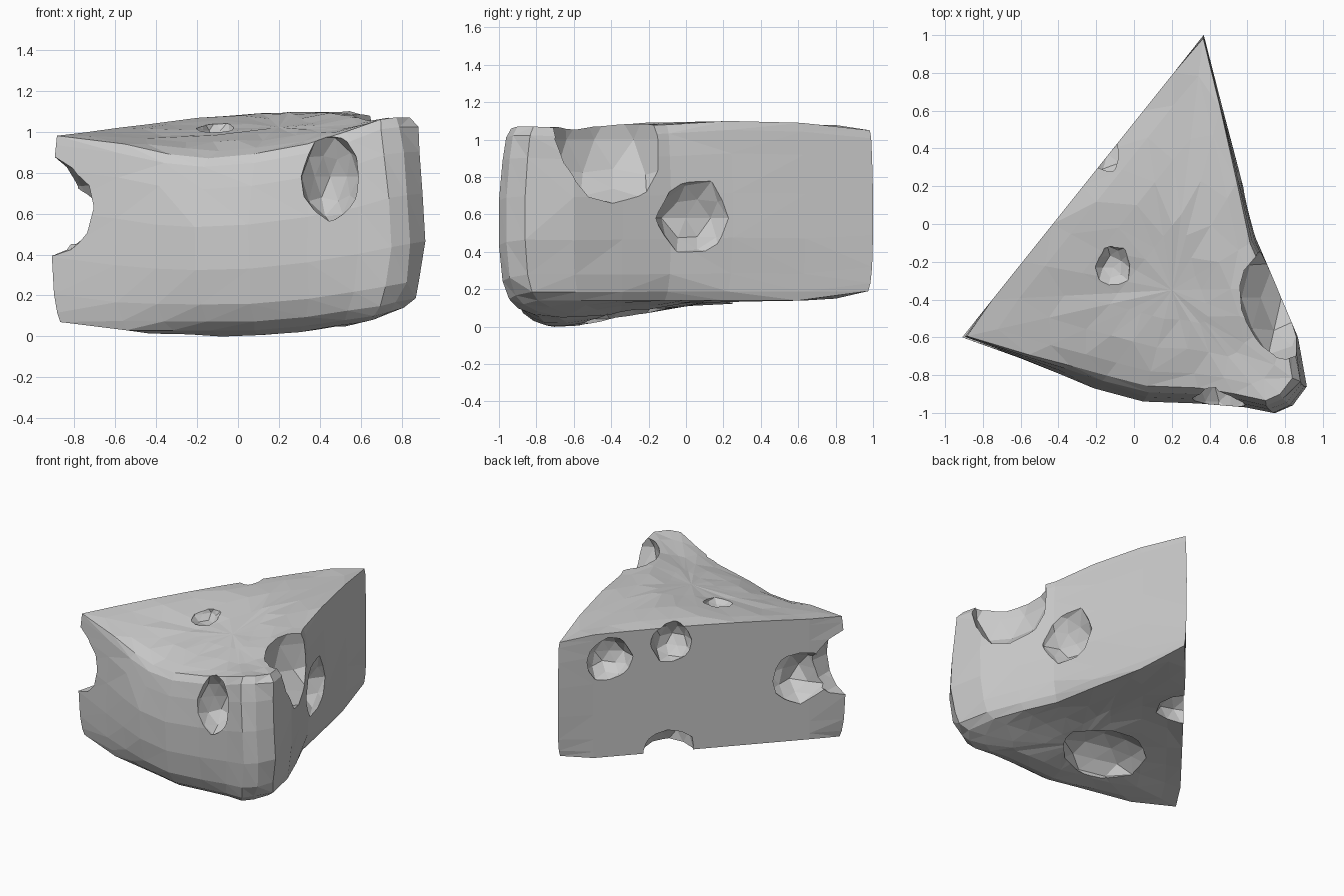
import bpy, bmesh, random
from mathutils import Vector

random.seed(4)
cube = bpy.data.objects.get("Cube")
if cube:
    bpy.data.objects.remove(cube)

grey = bpy.data.materials.new("stone grey")
grey.use_nodes = True
colour = (0.6, 0.6, 0.6, 1)
grey.diffuse_color = colour
grey.node_tree.nodes["Principled BSDF"].inputs["Base Color"].default_value = colour

# Wedge outline: x, y, bottom z, top z, edge rounding
outline = [
    (-.91, -.6, .07, .98, .35), (-.6, -.71, .03, .94, .5), (-.4, -.79, .03, .89, .8),
    (-.2, -.87, .03, .87, 1), (.06, -.94, .03, .89, 1), (.35, -.95, .05, .94, 1),
    (.58, -.97, .08, 1, 1), (.74, -1, .1, 1.06, 1), (.83, -.96, .12, 1.07, 1),
    (.91, -.86, .14, 1.07, .9), (.86, -.6, .14, 1.06, .7), (.76, -.34, .14, 1.07, .5),
    (.65, -.08, .14, 1.08, .5), (.56, .25, .14, 1.1, .4), (.46, .64, .14, 1.09, .3),
    (.37, 1, .19, 1.05, .2),
]
start, end = outline[-1], outline[0]
steps = 8
for i in range(1, steps):
    t = i / steps
    x, y = (start[k] + (end[k] - start[k]) * t for k in (0, 1))
    outline.append((x, y, .16 - .08 * t, 1.08 - .11 * t * t, 0))
centre = Vector((.2, -.35))


def underside(x, y):
    return min(.14, .11 + .18 * y + .12 * (x + .2) ** 2)


def upper_side(x, y):
    return min(1.09, 1.06 + .17 * y + .08 * x + .13 * x * x)


def ring_at(bm, inset, f):
    """Wall ring, pulled inwards where the edge is rounded."""
    ring = []
    for x, y, low, high, soft in outline:
        p = Vector((x, y))
        p += (centre - p).normalized() * inset * soft
        wobble = random.uniform(-.012, .012) * soft
        ring.append(bm.verts.new((p.x + wobble, p.y, low + (high - low) * f)))
    return ring


def bridge(bm, a, b):
    n = len(a)
    for i in range(n):
        j = (i + 1) % n
        bm.faces.new((a[i], a[j], b[j], b[i]))


def cap(bm, ring, height):
    """Uneven end made of shrinking rings that settle onto a height rule."""
    edge = [v.co.copy() for v in ring]
    for s, blend in ((.85, .6), (.6, 1), (.3, 1)):
        inner = []
        for p in edge:
            q = centre.to_3d().lerp(p, s)
            q.z = p.z + (height(q.x, q.y) - p.z) * blend + random.uniform(-.006, .006)
            inner.append(bm.verts.new(q))
        bridge(bm, ring, inner)
        ring = inner
    tip = bm.verts.new((*centre, height(*centre)))
    for i, v in enumerate(ring):
        bm.faces.new((v, ring[(i + 1) % len(ring)], tip))


# Wedge body
bm = bmesh.new()
profile = [(.13, 0), (.07, .05), (.025, .15), (0, .35), (0, .6), (.025, .82), (.05, .95), (.085, 1)]
rings = [ring_at(bm, *level) for level in profile]
for a, b in zip(rings, rings[1:]):
    bridge(bm, a, b)
cap(bm, rings[0], underside)
cap(bm, rings[-1], upper_side)
bmesh.ops.triangulate(bm, faces=bm.faces)
bmesh.ops.recalc_face_normals(bm, faces=bm.faces)
mesh = bpy.data.meshes.new("wedge_body")
bm.to_mesh(mesh)
bm.free()
body = bpy.data.objects.new("wedge_body", mesh)
bpy.context.collection.objects.link(body)
mesh.materials.append(grey)

# Craters: centre and radii
craters = [
    ((-.9, -.6, .62), (.21, .28, .24)),     # notch through the left corner
    ((-.71, -.35, .56), (.22, .2, .19)),    # notch, rear part
    ((.45, -.94, .78), (.14, .17, .21)),    # front pit
    ((.78, -.39, 1), (.23, .33, .34)),      # scoop in the right top edge
    ((.66, .06, .58), (.17, .22, .21)),     # right pit
    ((-.11, -.23, 1.05), (.1, .12, .09)),   # top pit
    ((.14, .72, .88), (.16, .17, .16)),     # rear pit
    ((-.14, .37, .95), (.14, .15, .15)),    # bite in the rear top edge
    ((-.12, .39, .13), (.18, .2, .17)),     # bite in the rear bottom edge
    ((0, -.32, .04), (.32, .26, .16)),      # underside pit
]
for place, radii in craters:
    bm = bmesh.new()
    bmesh.ops.create_icosphere(bm, subdivisions=2, radius=1)
    for v in bm.verts:
        v.co *= random.uniform(.9, 1.1)
        v.co = Vector(place) + v.co * Vector(radii)
    data = bpy.data.meshes.new("crater_cutter")
    bm.to_mesh(data)
    bm.free()
    data.materials.append(grey)
    cutter = bpy.data.objects.new("crater_cutter", data)
    cutter.hide_render = True
    bpy.context.collection.objects.link(cutter)
    cut = body.modifiers.new("crater", "BOOLEAN")
    cut.operation, cut.solver, cut.object = "DIFFERENCE", "EXACT", cutter
    bpy.context.view_layer.objects.active = body
    bpy.ops.object.modifier_apply(modifier=cut.name)
    bpy.data.objects.remove(cutter)
